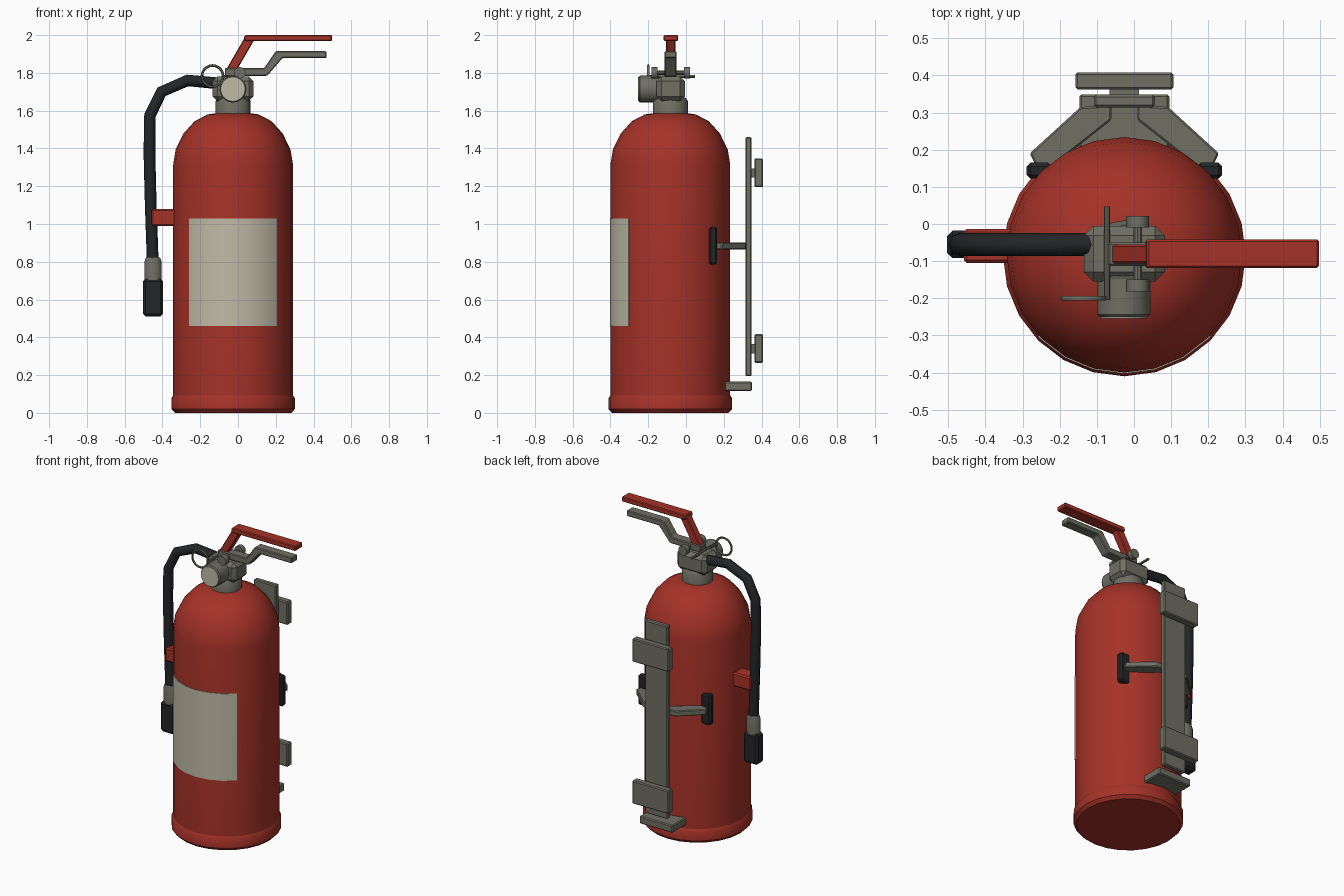
import bpy, bmesh, math
from mathutils import Vector, Matrix

if "Cube" in bpy.data.objects:
    bpy.data.objects.remove(bpy.data.objects["Cube"])

CX, CY = -0.026, -0.083  # axis of the cylinder


def mat(name, r, g, b):
    m = bpy.data.materials.new(name)
    m.diffuse_color = (r, g, b, 1)
    m.use_nodes = True
    m.node_tree.nodes["Principled BSDF"].inputs["Base Color"].default_value = m.diffuse_color
    return m


RED = mat("red paint", 0.376, 0.032, 0.021)
GREY = mat("grey metal", 0.16, 0.16, 0.13)
CREAM = mat("cream label", 0.53, 0.50, 0.39)
BLACK = mat("black rubber", 0.017, 0.018, 0.02)


def finish(name, bm, material, bevel=0, smooth=False):
    bmesh.ops.recalc_face_normals(bm, faces=bm.faces)
    me = bpy.data.meshes.new(name)
    bm.to_mesh(me)
    bm.free()
    ob = bpy.data.objects.new(name, me)
    bpy.context.collection.objects.link(ob)
    me.materials.append(material)
    if bevel:
        mod = ob.modifiers.new("bevel", 'BEVEL')
        mod.width, mod.segments = bevel, 1
    if smooth:
        bpy.ops.object.select_all(action='DESELECT')
        bpy.context.view_layer.objects.active = ob
        ob.select_set(True)
        bpy.ops.object.shade_smooth_by_angle(angle=math.radians(35))
    return ob


def box(name, x, y, z, material, bevel=0.006):
    """Box from (min, max) pairs."""
    bm = bmesh.new()
    bmesh.ops.create_cube(bm, size=1)
    for v in bm.verts:
        v.co = Vector([(r[0] + r[1]) / 2 + c * (r[1] - r[0]) for c, r in zip(v.co, (x, y, z))])
    return finish(name, bm, material, bevel)


def prism(name, pts, lo, hi, axis, material, bevel=0.005):
    """Outline extruded along y (outline in xz) or z (outline in xy)."""
    bm = bmesh.new()
    place = (lambda a, b, h: (a, h, b)) if axis == 'y' else (lambda a, b, h: (a, b, h))
    f = bm.faces.new([bm.verts.new(place(a, b, lo)) for a, b in pts])
    new = bmesh.ops.extrude_face_region(bm, geom=[f])["geom"]
    step = Vector(place(0, 0, hi - lo))
    for v in new:
        if isinstance(v, bmesh.types.BMVert):
            v.co += step
    return finish(name, bm, material, bevel)


def lathe(name, profile, material, sides=24, x=CX, y=CY):
    """Closed solid of revolution from (radius, z) points."""
    bm = bmesh.new()
    rings = []
    for r, z in profile:
        rings.append([bm.verts.new((x + r * math.cos(2 * math.pi * i / sides),
                                    y + r * math.sin(2 * math.pi * i / sides), z))
                      for i in range(sides)])
    for a, b in zip(rings, rings[1:]):
        for i in range(sides):
            j = (i + 1) % sides
            bm.faces.new((a[i], a[j], b[j], b[i]))
    bm.faces.new(rings[0])
    bm.faces.new(rings[-1])
    return finish(name, bm, material, smooth=True)


def rod_y(name, x, z, r, y0, y1, material, sides=16, bevel=0):
    """Cylinder lying along y."""
    bm = bmesh.new()
    m = Matrix.Translation((x, (y0 + y1) / 2, z)) @ Matrix.Rotation(math.pi / 2, 4, 'X')
    bmesh.ops.create_cone(bm, cap_ends=True, segments=sides, radius1=r, radius2=r,
                          depth=abs(y1 - y0), matrix=m)
    return finish(name, bm, material, bevel, smooth=True)


# Tank and base rim
lathe("tank", [(0.317, 0.05), (0.317, 1.315), (0.304, 1.395), (0.262, 1.48),
               (0.204, 1.544), (0.135, 1.58), (0.08, 1.588)], RED)
lathe("base_rim", [(0.308, 0), (0.327, 0.02), (0.327, 0.078), (0.314, 0.097)], RED)

# Label wrapped on the front of the tank
bm = bmesh.new()
rows = []
for d in [-46.5] + list(range(-45, 46, 15)) + [46.5]:
    a = math.radians(d - 90)
    rows.append([bm.verts.new((CX + r * math.cos(a), CY + r * math.sin(a), z))
                 for r, z in ((0.316, 0.46), (0.32, 0.46), (0.32, 1.03), (0.316, 1.03))])
for a, b in zip(rows, rows[1:]):
    for i in range(4):
        j = (i + 1) % 4
        bm.faces.new((a[i], b[i], b[j], a[j]))
bm.faces.new(rows[0])
bm.faces.new(rows[-1])
finish("label", bm, CREAM, smooth=True)

# Valve and gauge
lathe("neck_collar", [(0.093, 1.57), (0.093, 1.65), (0.08, 1.67)], GREY, 16)
box("valve_block", (-0.135, 0.083), (-0.155, -0.005), (1.65, 1.782), GREY, 0.026)
rod_y("gauge_body", -0.027, 1.714, 0.071, -0.25, -0.14, GREY, 20, 0.006)
rod_y("gauge_face", -0.027, 1.714, 0.064, -0.255, -0.247, CREAM, 20)

# Pivot bolt
rod_y("pivot_shaft", 0.01, 1.80, 0.012, -0.17, 0.01, GREY, 10)
for n, y0 in (("front", -0.182), ("rear", -0.01)):
    rod_y("pivot_head_" + n, 0.01, 1.80, 0.031, y0, y0 + 0.032, GREY, 12)

# Safety pin and pull ring
rod_y("safety_pin", -0.073, 1.782, 0.008, -0.205, 0.047, GREY, 8)
bpy.ops.mesh.primitive_torus_add(location=(-0.135, -0.2, 1.783), rotation=(math.pi / 2, 0, 0),
                                 major_radius=0.056, minor_radius=0.007,
                                 major_segments=20, minor_segments=6)
ring = bpy.context.object
ring.name = "pull_ring"
ring.data.materials.append(GREY)
bpy.ops.object.shade_smooth_by_angle(angle=math.radians(60))

# Carry handle and squeeze lever
prism("carry_handle", [(-0.07, 1.78), (0.155, 1.785), (0.235, 1.878), (0.468, 1.878),
                       (0.468, 1.915), (0.2, 1.915), (0.138, 1.825), (-0.07, 1.825)],
      -0.113, -0.05, 'y', GREY)
prism("lever_stem", [(-0.073, 1.80), (-0.015, 1.80), (0.085, 1.972), (0.034, 1.985)],
      -0.106, -0.055, 'y', RED)
prism("lever_grip", [(0.03, 1.972), (0.05, 1.968), (0.498, 1.968), (0.498, 2.0), (0.035, 2.0)],
      -0.118, -0.042, 'y', RED)

# Hose
cu = bpy.data.curves.new("hose", 'CURVE')
cu.dimensions = '3D'
cu.bevel_depth, cu.bevel_resolution, cu.use_fill_caps = 0.031, 2, True
path = [(-0.11, 1.745), (-0.267, 1.76), (-0.405, 1.7), (-0.466, 1.575),
        (-0.469, 1.38), (-0.462, 1.1), (-0.451, 0.79)]
sp = cu.splines.new('POLY')
sp.points.add(len(path) - 1)
for p, (x, z) in zip(sp.points, path):
    p.co = (x, -0.055, z, 1)
hose = bpy.data.objects.new("hose", cu)
bpy.context.collection.objects.link(hose)
cu.materials.append(BLACK)
bpy.ops.object.select_all(action='DESELECT')
hose.select_set(True)
bpy.context.view_layer.objects.active = hose
bpy.ops.object.convert(target='MESH')
bpy.ops.object.shade_smooth_by_angle(angle=math.radians(50))

# Hose fitting, nozzle and hose clip
fit = lathe("hose_fitting", [(0.045, 0.70), (0.045, 0.80), (0.038, 0.822)], GREY, 12, 0, 0)
fit.scale.y = 0.78
fit.location = (-0.45, -0.055, 0)
box("nozzle", (-0.503, -0.397), (-0.092, -0.018), (0.51, 0.71), BLACK, 0.014)
box("hose_clip", (-0.458, -0.32), (-0.105, -0.013), (0.99, 1.08), RED, 0.008)

# Wall bracket
box("bracket_bar", (CX - 0.082, CX + 0.082), (0.314, 0.348), (0.195, 1.46), GREY)
box("bracket_foot", (CX - 0.121, CX + 0.121), (0.204, 0.349), (0.115, 0.165), GREY)
for n, z0 in (("lower", 0.265), ("upper", 1.195)):
    box("wall_plate_" + n, (CX - 0.132, CX + 0.132), (0.362, 0.408), (z0, z0 + 0.152), GREY)
    box("plate_spacer_" + n, (CX - 0.04, CX + 0.04), (0.34, 0.37), (z0 + 0.05, z0 + 0.1), GREY, 0)

# Support arms and rubber pads, mirrored about the tank axis
for n, s in (("left", -1), ("right", 1)):
    arm = [(0.035, 0.28), (0.035, 0.32), (0.118, 0.315), (0.255, 0.19), (0.235, 0.15), (0.2, 0.15)]
    prism("arm_" + n, [(CX + s * a, b) for a, b in arm], 0.865, 0.902, 'z', GREY)
    xs = sorted((CX + s * 0.195, CX + s * 0.263))
    box("pad_" + n, xs, (0.122, 0.165), (0.785, 0.983), BLACK, 0.01)
